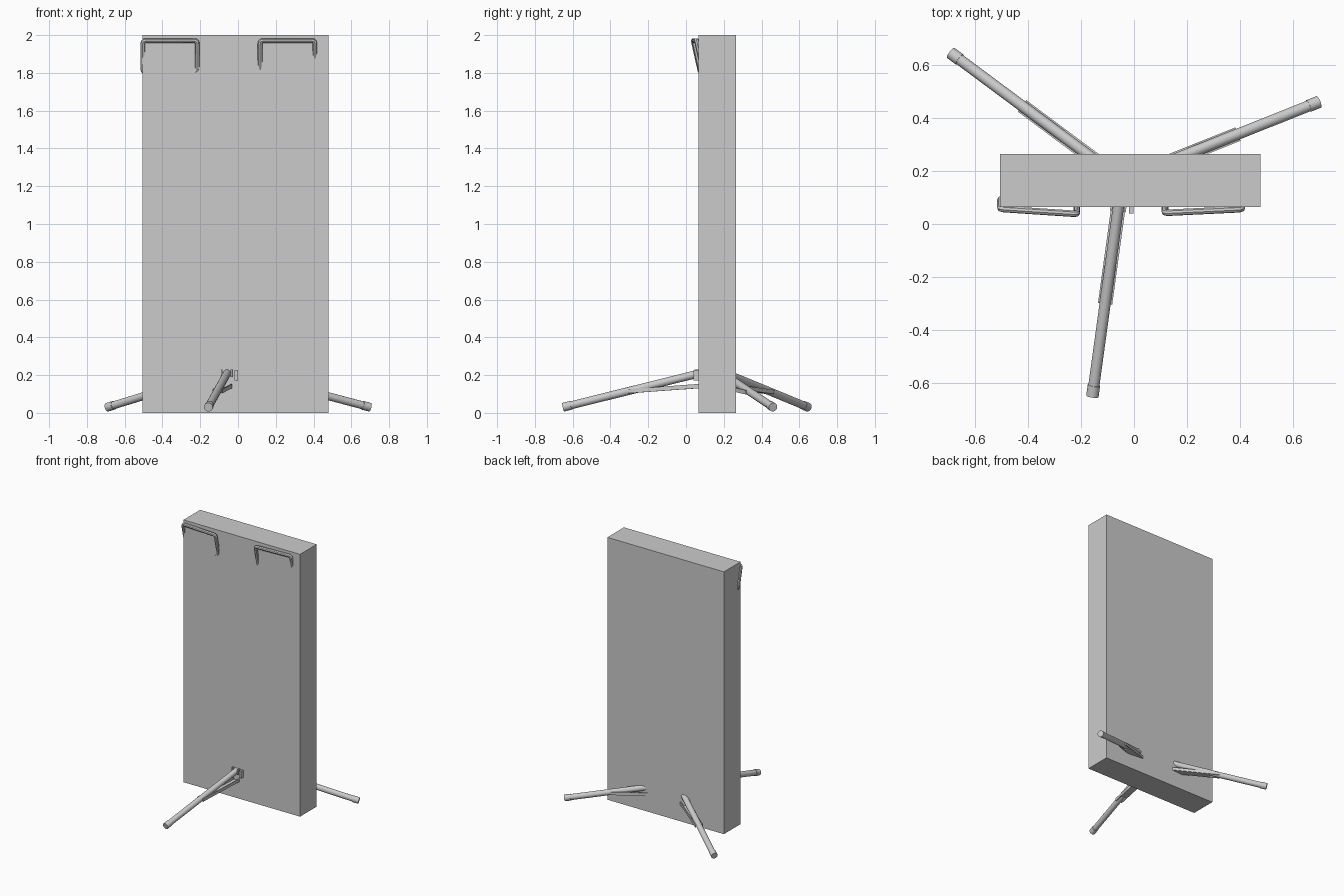
import bpy, bmesh, math
from mathutils import Vector, Matrix

if "Cube" in bpy.data.objects:
    bpy.data.objects.remove(bpy.data.objects["Cube"])

grey = bpy.data.materials.new("light grey")
grey.diffuse_color = (0.6, 0.6, 0.6, 1)
grey.use_nodes = True
grey.node_tree.nodes["Principled BSDF"].inputs["Base Color"].default_value = grey.diffuse_color


def finish(name, bm, smooth=False):
    me = bpy.data.meshes.new(name)
    bmesh.ops.recalc_face_normals(bm, faces=bm.faces)
    bm.to_mesh(me)
    bm.free()
    me.materials.append(grey)
    ob = bpy.data.objects.new(name, me)
    bpy.context.collection.objects.link(ob)
    if smooth:
        bpy.ops.object.select_all(action='DESELECT')
        ob.select_set(True)
        bpy.context.view_layer.objects.active = ob
        bpy.ops.object.shade_smooth_by_angle(angle=math.radians(35))
    return ob


def box(name, lo, hi):
    lo, hi = Vector(lo), Vector(hi)
    bm = bmesh.new()
    m = Matrix.Translation((lo + hi) / 2) @ Matrix.Diagonal((*(hi - lo), 1))
    bmesh.ops.create_cube(bm, size=1, matrix=m)
    return finish(name, bm)


def rod(name, a, b, r, sides=20):
    a, b = Vector(a), Vector(b)
    d = b - a
    bm = bmesh.new()
    m = Matrix.Translation((a + b) / 2) @ d.to_track_quat('Z', 'Y').to_matrix().to_4x4()
    bmesh.ops.create_cone(bm, cap_ends=True, segments=sides, radius1=r, radius2=r,
                          depth=d.length, matrix=m)
    return finish(name, bm, True)


def plate(name, a, b, width, height):
    """Flat bar from a to b; width is horizontal, height is upright."""
    a, b = Vector(a), Vector(b)
    x = (b - a).normalized()
    y = Vector((0, 0, 1)).cross(x).normalized()
    rot = Matrix((x, y, x.cross(y))).transposed().to_4x4()
    bm = bmesh.new()
    m = Matrix.Translation((a + b) / 2) @ rot @ Matrix.Diagonal(((b - a).length, width, height, 1))
    bmesh.ops.create_cube(bm, size=1, matrix=m)
    return finish(name, bm)


# Tall upright panel
box("panel", (-0.505, 0.065, 0), (0.478, 0.265, 2))

# Tripod: hub, legs, feet, folding braces and hinge brackets
hub = Vector((-0.045, 0.165, 0))
rod("hub", hub + Vector((0, 0, 0.12)), hub + Vector((0, 0, 0.23)), 0.05)
tips = {"front": (-0.157, -0.65), "left": (-0.692, 0.646), "right": (0.698, 0.461)}
for side, (tx, ty) in tips.items():
    tip = Vector((tx, ty, 0))
    length = (tip - hub).length
    out = (tip - hub).normalized()
    across = Vector((-out.y, out.x, 0))

    def at(r, z, s=0):
        return hub + out * r + across * s + Vector((0, 0, z))

    def leg_z(r):
        return 0.03 + (length - r) * 0.246

    rod(side + "_leg", at(0.09, leg_z(0.09)), at(length - 0.02, leg_z(length - 0.02)), 0.021)
    rod(side + "_foot", at(length - 0.042, leg_z(length - 0.042)), at(length, leg_z(length)), 0.0235)
    for s in (-1, 1):
        plate(side + "_brace", at(0.06, 0.145, s * 0.024), at(0.47, leg_z(0.47) - 0.002, s * 0.024),
              0.006, 0.022)
        plate(side + "_bracket", at(0.04, 0.21, s * 0.026), at(0.118, 0.21, s * 0.026), 0.008, 0.042)
    plate(side + "_brace_web", at(0.06, 0.136), at(0.40, leg_z(0.40) - 0.022), 0.046, 0.006)

# Small clamp knob beside the front leg
box("knob", (-0.018, 0.04, 0.172), (-0.001, 0.07, 0.228))


# Hanging loops near the top edge, leaning back into the panel
def loop(name, x0, y0, x1, y1):
    top, bottom, lean, c = 1.971, 1.805, 0.225, 0.016
    corners = [(x0, y0, top), (x1, y1, top), (x1, y1 + lean * (top - bottom), bottom),
               (x0, y0 + lean * (top - bottom), bottom)]
    corners = [Vector(p) for p in corners]
    pts = []
    for i, p in enumerate(corners):
        u = (corners[i - 1] - p).normalized() * c
        v = (corners[(i + 1) % 4] - p).normalized() * c
        for t in (0, 0.33, 0.67, 1):
            pts.append(p + u * (1 - t) ** 2 + v * t ** 2)
    centre = sum(corners, Vector()) / 4
    normal = (corners[1] - corners[0]).cross(corners[3] - corners[0]).normalized()
    bm = bmesh.new()
    rings = []
    n = len(pts)
    for i, p in enumerate(pts):
        tangent = (pts[(i + 1) % n] - pts[i - 1]).normalized()
        side = tangent.cross(normal)
        rings.append([bm.verts.new(p + (side * math.cos(k * math.pi / 4) + normal * math.sin(k * math.pi / 4)) * 0.0125)
                      for k in range(8)])
    for i in range(n):
        a, b = rings[i], rings[(i + 1) % n]
        for k in range(8):
            bm.faces.new((a[k], a[(k + 1) % 8], b[(k + 1) % 8], b[k]))
    finish(name, bm, True)


loop("left_loop", -0.504, 0.057, -0.216, 0.038)
loop("right_loop", 0.117, 0.042, 0.407, 0.056)
